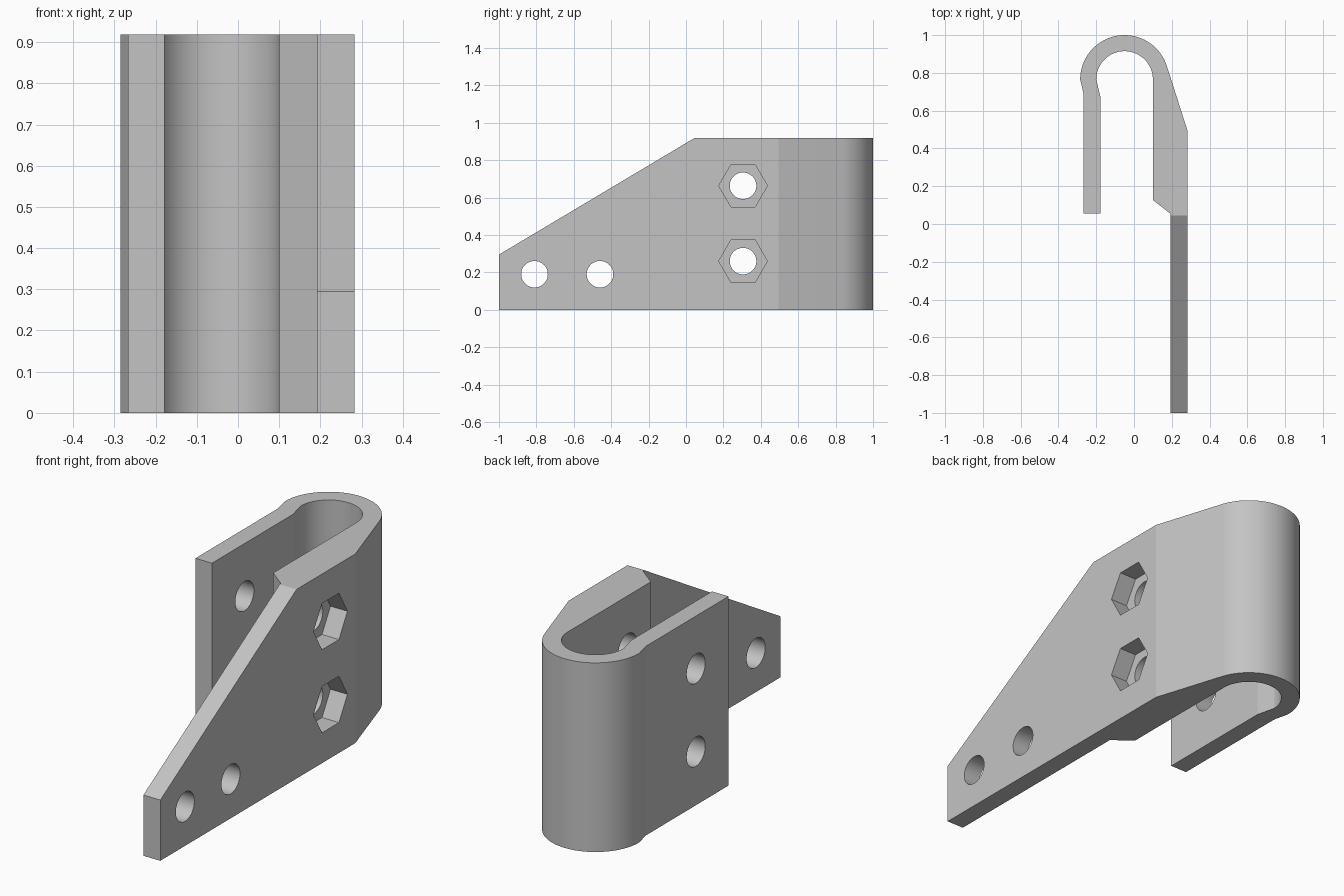
import bpy, bmesh
from math import sin, cos, radians, pi
from mathutils import Matrix, Vector

cube = bpy.data.objects.get("Cube")
if cube:
    bpy.data.objects.remove(cube, do_unlink=True)

grey = bpy.data.materials.new("plain grey")
grey.use_nodes = True
colour = (0.55, 0.55, 0.55, 1)
grey.diffuse_color = colour
grey.node_tree.nodes["Principled BSDF"].inputs["Base Color"].default_value = colour

HEIGHT = 0.918
BEND = Vector((-0.05, 0.765))


def arc(radius, start, end, steps=40):
    """Points on the bend, angles in degrees."""
    angles = [radians(start + (end - start) * i / steps) for i in range(steps + 1)]
    return [(BEND.x + radius * cos(a), BEND.y + radius * sin(a)) for a in angles]


def make_object(name, bm):
    bmesh.ops.recalc_face_normals(bm, faces=bm.faces)
    mesh = bpy.data.meshes.new(name)
    bm.to_mesh(mesh)
    bm.free()
    mesh.materials.append(grey)
    obj = bpy.data.objects.new(name, mesh)
    bpy.context.collection.objects.link(obj)
    return obj


def prism_along_x(bm, sides, radius, x0, x1, y, z, turn=0.0):
    """Closed prism lying along x, for drilling."""
    place = (Matrix.Translation(((x0 + x1) / 2, y, z))
             @ Matrix.Rotation(pi / 2, 4, 'Y') @ Matrix.Rotation(turn, 4, 'Z'))
    bmesh.ops.create_cone(bm, cap_ends=True, segments=sides, radius1=radius,
                          radius2=radius, depth=x1 - x0, matrix=place)


# Hook-shaped plan: short leg, round bend, thick leg running into the long arm
outline = [(-0.267, 0.055), (-0.267, 0.69)]
outline += arc(0.235, 180, 17.7)
outline += [(0.283, 0.495), (0.283, -1), (0.192, -1), (0.192, 0.055), (0.1, 0.127)]
outline += arc(0.15, 0, 180)
outline += [(-0.178, 0.675), (-0.178, 0.055)]

bm = bmesh.new()
base = bm.faces.new([bm.verts.new((x, y, 0)) for x, y in outline])
top = bmesh.ops.extrude_face_region(bm, geom=[base])["geom"]
bmesh.ops.translate(bm, vec=(0, 0, HEIGHT),
                    verts=[v for v in top if isinstance(v, bmesh.types.BMVert)])

# Sloping top edge of the arm
cut = bmesh.ops.bisect_plane(bm, geom=bm.verts[:] + bm.edges[:] + bm.faces[:],
                             plane_co=(0, -1, 0.295), plane_no=(0, -0.623, 1.045),
                             clear_outer=True)["geom_cut"]
bmesh.ops.holes_fill(bm, edges=[e for e in bm.edges if e.is_boundary], sides=0)
bracket = make_object("bracket", bm)

# Bolt holes through both legs, and two holes in the arm
bm = bmesh.new()
for y, z in ((0.305, 0.26), (0.305, 0.663), (-0.81, 0.19), (-0.46, 0.19)):
    prism_along_x(bm, 48, 0.071, -0.5, 0.5, y, z)
bolt_holes = make_object("bolt_hole_cutter", bm)

# Hexagonal nut pockets in the outer face
bm = bmesh.new()
for z in (0.26, 0.663):
    prism_along_x(bm, 6, 0.13, 0.192, 0.5, 0.305, z)
nut_pockets = make_object("nut_pocket_cutter", bm)

bpy.context.view_layer.objects.active = bracket
for cutter in (bolt_holes, nut_pockets):
    drill = bracket.modifiers.new(cutter.name, 'BOOLEAN')
    drill.operation = 'DIFFERENCE'
    drill.solver = 'EXACT'
    drill.object = cutter
    bpy.ops.object.modifier_apply(modifier=drill.name)
for cutter in (bolt_holes, nut_pockets):
    bpy.data.objects.remove(cutter, do_unlink=True)

bpy.ops.object.select_all(action='DESELECT')
bracket.select_set(True)
bpy.ops.object.shade_smooth_by_angle(angle=radians(12))
